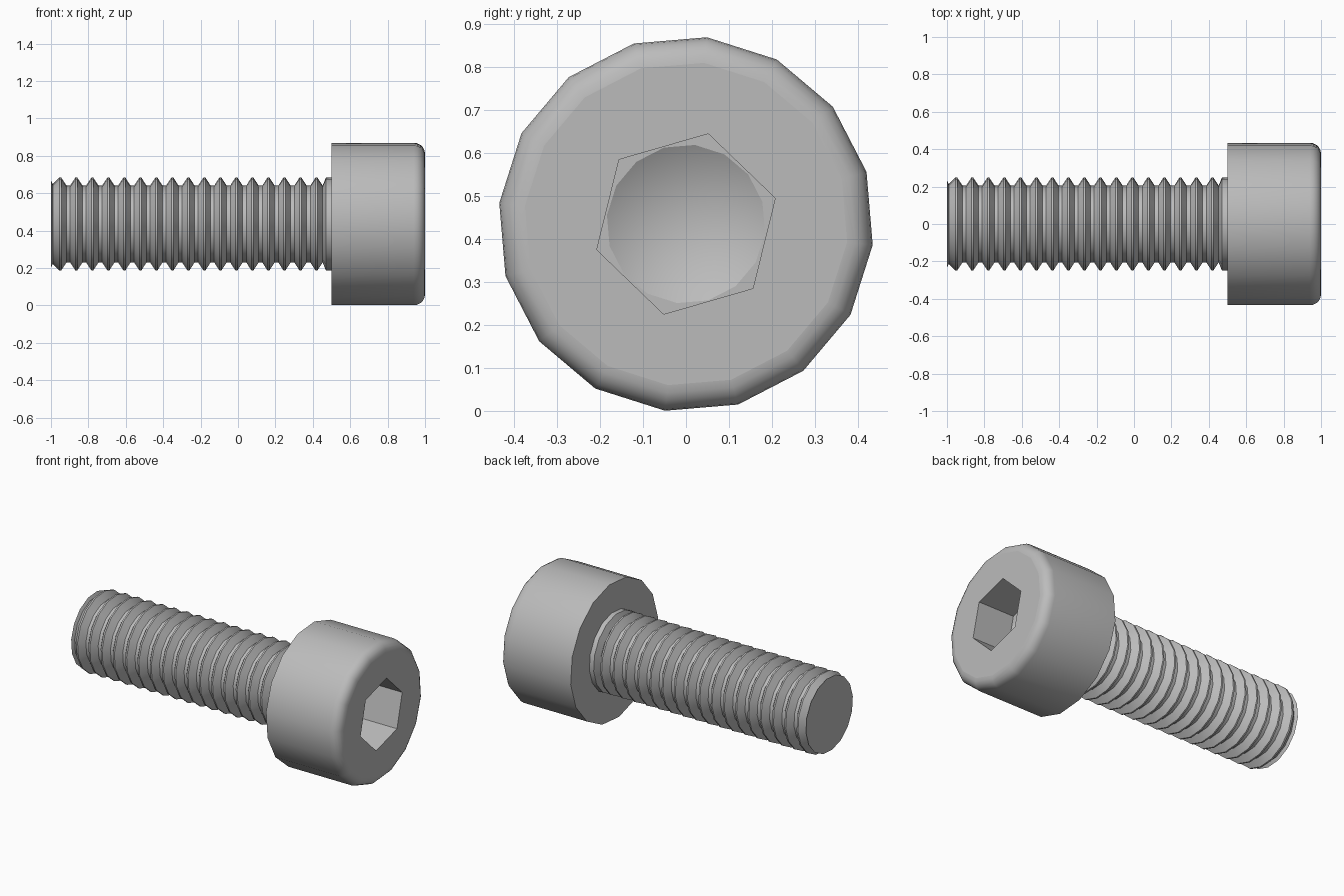
import bpy
import bmesh
from math import cos, sin, pi, radians

cube = bpy.data.objects.get("Cube")
if cube:
    bpy.data.objects.remove(cube, do_unlink=True)

AXIS_Z = 0.435          # height of the screw axis, which runs along x
SIDES = 16
TURN = radians(-6.4)    # rotation of the round parts
HEX_TURN = radians(16.1)

steel = bpy.data.materials.new("grey steel")
steel.use_nodes = True
steel.diffuse_color = (0.5, 0.5, 0.5, 1)
steel.node_tree.nodes["Principled BSDF"].inputs["Base Color"].default_value = (0.5, 0.5, 0.5, 1)


def ring(bm, x, radius, sides=SIDES, turn=TURN):
    """Polygon of vertices around the screw axis."""
    angles = [turn + 2 * pi * i / sides for i in range(sides)]
    return [bm.verts.new((x, radius * cos(a), AXIS_Z + radius * sin(a))) for a in angles]


def skin(bm, a, b):
    """Quads between two rings of equal count."""
    n = len(a)
    for i in range(n):
        j = (i + 1) % n
        bm.faces.new((a[i], a[j], b[j], b[i]))


def lathe(bm, profile):
    rings = [ring(bm, x, r) for x, r in profile]
    for a, b in zip(rings, rings[1:]):
        skin(bm, a, b)
    return rings


def loop_edges(bm, verts):
    pairs = zip(verts, verts[1:] + verts[:1])
    return [bm.edges.get(p) or bm.edges.new(p) for p in pairs]


def fill_between(bm, outer, inner):
    """Flat face with a hole."""
    bmesh.ops.triangle_fill(bm, use_beauty=True,
                            edges=loop_edges(bm, outer) + loop_edges(bm, inner))


def finish(bm, name):
    bmesh.ops.recalc_face_normals(bm, faces=bm.faces[:])
    mesh = bpy.data.meshes.new(name)
    bm.to_mesh(mesh)
    bm.free()
    mesh.materials.append(steel)
    obj = bpy.data.objects.new(name, mesh)
    bpy.context.collection.objects.link(obj)
    bpy.ops.object.select_all(action='DESELECT')
    obj.select_set(True)
    bpy.context.view_layer.objects.active = obj
    bpy.ops.object.shade_smooth_by_angle(angle=radians(32))
    # keep the end faces perfectly flat
    for p in mesh.polygons:
        if abs(p.normal.x) > 0.999:
            p.use_smooth = False


# Threaded shank: ring-shaped ridges, a plain neck and a flat end
PITCH, CREST, ROOT = 0.0856, 0.25, 0.207
profile = [(-1, 0.235), (-0.99, ROOT + 0.008)]
for k in range(17):
    x = -0.95 + k * PITCH
    if k:
        profile.append((x - 0.033, ROOT))
    profile += [(x - 0.005, CREST), (x + 0.005, CREST), (x + 0.033, ROOT)]
profile += [(0.47, CREST), (0.5, CREST)]
bm = bmesh.new()
bm.faces.new(lathe(bm, profile)[0])
finish(bm, "threaded_shank")

# Head: cylinder with rounded front rim and a hexagonal socket
R, FILLET = 0.437, 0.06
profile = [(0.5, CREST), (0.5, R)]
for i in range(6):
    a = i * pi / 10
    profile.append((1 - FILLET + FILLET * sin(a), R - FILLET + FILLET * cos(a)))
bm = bmesh.new()
rim = lathe(bm, profile)[-1]
mouth = ring(bm, 1, 0.216, 6, HEX_TURN)
fill_between(bm, rim, mouth)

# Socket walls, floor corners and drilled cone
floor = ring(bm, 0.75, 0.216, 6, HEX_TURN)
skin(bm, mouth, floor)
drill = ring(bm, 0.75, 0.185)
fill_between(bm, floor, drill)
tip = bm.verts.new((0.645, 0, AXIS_Z))
for i in range(SIDES):
    bm.faces.new((drill[i], drill[(i + 1) % SIDES], tip))
finish(bm, "socket_head")
